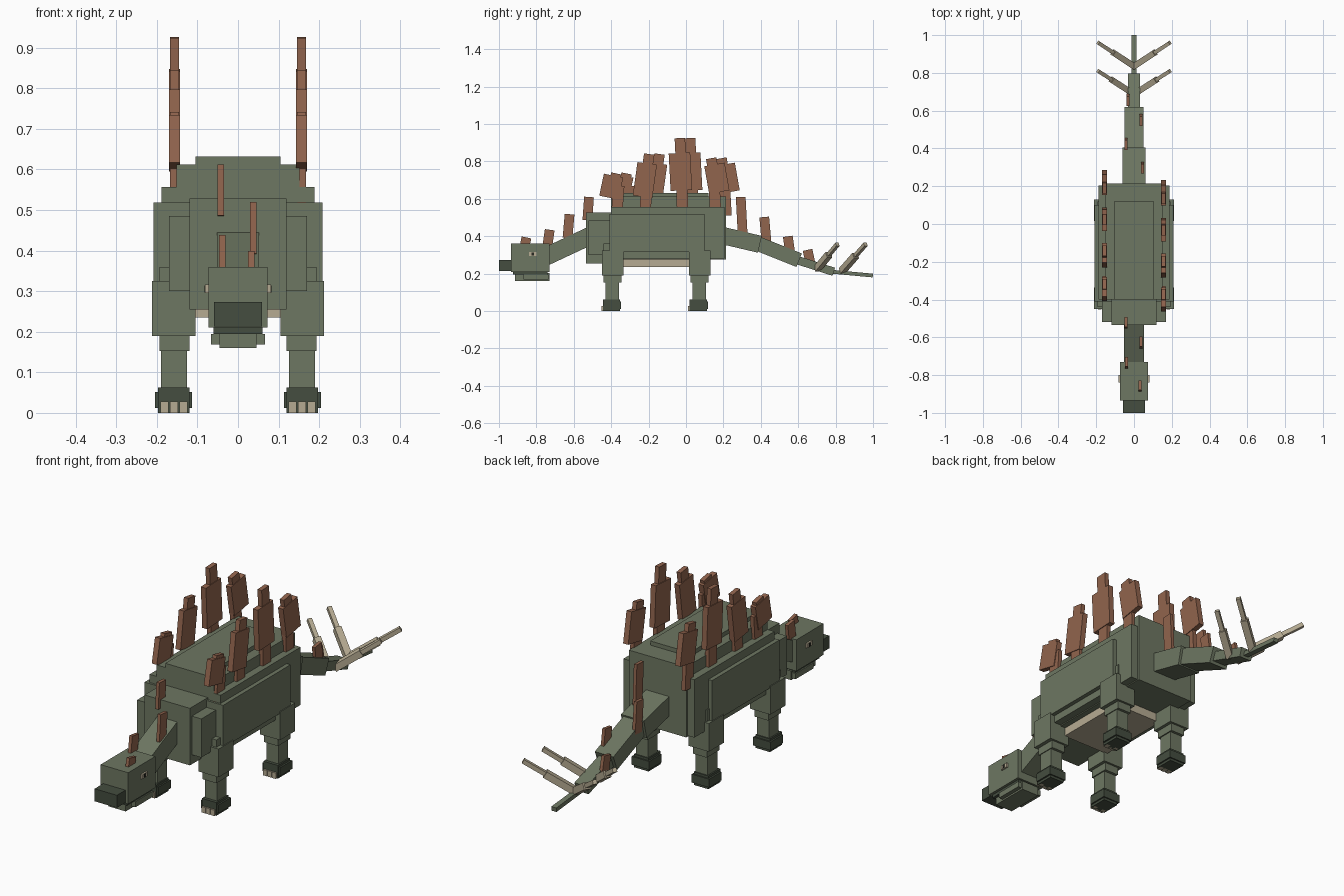
import bpy, math
from mathutils import Matrix, Vector

old = bpy.data.objects.get("Cube")
if old:
    bpy.data.objects.remove(old, do_unlink=True)


def material(name, rgb):
    m = bpy.data.materials.new(name)
    m.use_nodes = True
    m.diffuse_color = (*rgb, 1)
    bsdf = m.node_tree.nodes["Principled BSDF"]
    bsdf.inputs["Base Color"].default_value = (*rgb, 1)
    bsdf.inputs["Roughness"].default_value = 0.9
    return m


GREEN = material("moss green", (0.155, 0.184, 0.122))
DARK = material("dark green", (0.058, 0.074, 0.050))
BROWN = material("plate brown", (0.285, 0.128, 0.075))
TAN = material("horn tan", (0.47, 0.41, 0.29))
BLACK = material("pupil black", (0.02, 0.02, 0.015))

FACES = [(0, 2, 3, 1), (4, 5, 7, 6), (0, 1, 5, 4), (2, 6, 7, 3), (0, 4, 6, 2), (1, 3, 7, 5)]


def block(name, mat, centre, size, rot=None):
    """Box with a centre, full size and an optional rotation matrix."""
    rot = rot or Matrix.Identity(3)
    pts = []
    for i in range(8):
        sign = Vector((1 if i & 4 else -1, 1 if i & 2 else -1, 1 if i & 1 else -1))
        local = Vector(s * d / 2 for s, d in zip(sign, size))
        pts.append(Vector(centre) + rot @ local)
    mesh = bpy.data.meshes.new(name)
    mesh.from_pydata(pts, [], [tuple(reversed(f)) for f in FACES])
    mesh.update()
    import_normals(mesh)
    mesh.materials.append(mat)
    ob = bpy.data.objects.new(name, mesh)
    bpy.context.collection.objects.link(ob)
    return ob


def import_normals(mesh):
    """Turn all faces of a convex box outwards."""
    mid = sum((v.co for v in mesh.vertices), Vector()) / 8
    if (mesh.polygons[0].center - mid).dot(mesh.polygons[0].normal) < 0:
        mesh.flip_normals()


def span(name, mat, x, y, z):
    """Box from its x, y and z ranges."""
    r = (x, y, z)
    return block(name, mat, [(a + b) / 2 for a, b in r], [abs(b - a) for a, b in r])


def wide(name, mat, half, y, z):
    return span(name, mat, (-half, half), y, z)


def beam(name, mat, a, b, width, thick):
    """Box running between two points."""
    a, b = Vector(a), Vector(b)
    d = (b - a).normalized()
    side = d.cross(Vector((0, 0, 1))).normalized()
    rot = Matrix((side, d, side.cross(d))).transposed()
    return block(name, mat, (a + b) / 2, (width, (b - a).length, thick), rot)


def tilt(deg):
    return Matrix.Rotation(math.radians(deg), 3, 'X')


# Torso blocks
wide("flank", GREEN, 0.208, (-0.41, 0.10), (0.315, 0.518))
wide("torso", GREEN, 0.188, (-0.40, 0.205), (0.28, 0.557))
wide("upper_torso", GREEN, 0.152, (-0.40, 0.215), (0.275, 0.612))
wide("back_ridge", GREEN, 0.105, (-0.40, 0.12), (0.50, 0.632))
wide("shoulder", GREEN, 0.170, (-0.52, -0.36), (0.30, 0.485))
wide("chest", GREEN, 0.120, (-0.535, -0.36), (0.255, 0.528))
wide("belly", TAN, 0.125, (-0.34, 0.03), (0.235, 0.30))

# Neck and head
beam("neck", GREEN, (0, -0.50, 0.408), (0, -0.75, 0.291), 0.104, 0.096)
wide("head", GREEN, 0.073, (-0.935, -0.73), (0.21, 0.36))
wide("snout", DARK, 0.059, (-1.0, -0.925), (0.213, 0.273))
wide("mouth", DARK, 0.060, (-0.925, -0.74), (0.195, 0.211))
wide("jaw", GREEN, 0.046, (-0.915, -0.73), (0.160, 0.203))
wide("jaw_sides", GREEN, 0.066, (-0.87, -0.735), (0.168, 0.195))
for s, tag in ((1, "left"), (-1, "right")):
    span("eye_" + tag, TAN, (s * 0.07, s * 0.081), (-0.84, -0.80), (0.295, 0.316))
    span("pupil_" + tag, BLACK, (s * 0.078, s * 0.083), (-0.826, -0.814), (0.297, 0.314))

# Tail segments
beam("tail_base", GREEN, (0, 0.19, 0.405), (0, 0.395, 0.357), 0.122, 0.092)
beam("tail_middle", GREEN, (0, 0.375, 0.364), (0, 0.605, 0.272), 0.098, 0.078)
beam("tail_rear", GREEN, (0, 0.59, 0.274), (0, 0.79, 0.210), 0.066, 0.045)
beam("tail_tip", GREEN, (0, 0.77, 0.211), (0, 0.999, 0.190), 0.026, 0.020)

# Tail spikes: thick root and thin tip
for s, tag in ((1, "left"), (-1, "right")):
    for name, a, b in (("front_spike_", (0.02, 0.70, 0.225), (0.19, 0.81, 0.357)),
                       ("rear_spike_", (0.0, 0.835, 0.215), (0.19, 0.96, 0.357))):
        a, b = Vector((s * a[0], a[1], a[2])), Vector((s * b[0], b[1], b[2]))
        beam(name + "root_" + tag, TAN, a, a.lerp(b, 0.58), 0.032, 0.032)
        beam(name + "tip_" + tag, TAN, a.lerp(b, 0.5), b, 0.020, 0.020)

# Legs: thigh, knee, shin, foot and three toenails
for s, tag in ((1, "left"), (-1, "right")):
    for name, y, top in (("front_", -0.395, 0.36), ("hind_", 0.07, 0.38)):
        n = name + tag
        span(n + "_thigh", GREEN, (s * 0.105, s * 0.212), (y - 0.055, y + 0.06), (0.19, 0.325))
        span(n + "_knee", GREEN, (s * 0.12, s * 0.194), (y - 0.045, y + 0.05), (0.153, top))
        span(n + "_shin", GREEN, (s * 0.126, s * 0.190), (y - 0.035, y + 0.037), (0.05, 0.18))
        span(n + "_foot", DARK, (s * 0.113, s * 0.205), (y - 0.045, y + 0.048), (0.012, 0.052))
        span(n + "_sole", DARK, (s * 0.120, s * 0.197), (y - 0.05, y + 0.042), (0.0, 0.063))
        for i in (-1, 0, 1):
            x = s * 0.158 + i * 0.0235
            span(f"{n}_nail_{i + 2}", TAN, (x - 0.010, x + 0.010),
                 (y - 0.058, y - 0.03), (0.0, 0.028))

# Paired back plates: stem, broad leaf and tip
# (stem y, leaf y, leaf z, leaf width, leaf height, tip y, tip top z, lean)
PLATES = [(-0.365, -0.400, 0.665, 0.105, 0.12, -0.385, 0.742, -12),
          (-0.215, -0.220, 0.700, 0.105, 0.18, -0.205, 0.845, -8),
          (-0.020, -0.030, 0.745, 0.115, 0.20, -0.030, 0.930, 3),
          (0.155, 0.165, 0.710, 0.110, 0.15, 0.145, 0.823, 10)]
for s, tag, shift in ((1, "left", 0.0), (-1, "right", 0.055)):
    for i, (sy, ly, lz, lw, lh, ty, tz, lean) in enumerate(PLATES):
        n, x, r = f"plate_{tag}_{i + 1}", s * 0.157, tilt(lean)
        block(n + "_stem", BROWN, (x, sy + shift, 0.59), (0.020, 0.06, 0.16), tilt(lean / 3))
        block(n + "_leaf", BROWN, (x, ly + shift, lz), (0.027, lw, lh), r)
        block(n + "_tip", BROWN, (x, ty + shift, tz - 0.065), (0.022, 0.056, 0.12), r)

# Single plates along the neck and tail, alternating sides: (x, y, low z, high z, lean)
SMALL = [(-0.043, -0.523, 0.485, 0.61, -4), (0.037, -0.628, 0.39, 0.518, -5),
         (-0.039, -0.735, 0.345, 0.435, -8), (0.033, -0.858, 0.345, 0.394, -12),
         (0.045, 0.298, 0.40, 0.61, 3), (-0.043, 0.425, 0.35, 0.503, 5),
         (0.036, 0.552, 0.29, 0.40, 8), (-0.033, 0.658, 0.25, 0.328, 12)]
for i, (x, y, lo, hi, lean) in enumerate(SMALL):
    block(f"small_plate_{i + 1}", BROWN, (x, y, (lo + hi) / 2),
          (0.016, 0.052, hi - lo), tilt(lean))
